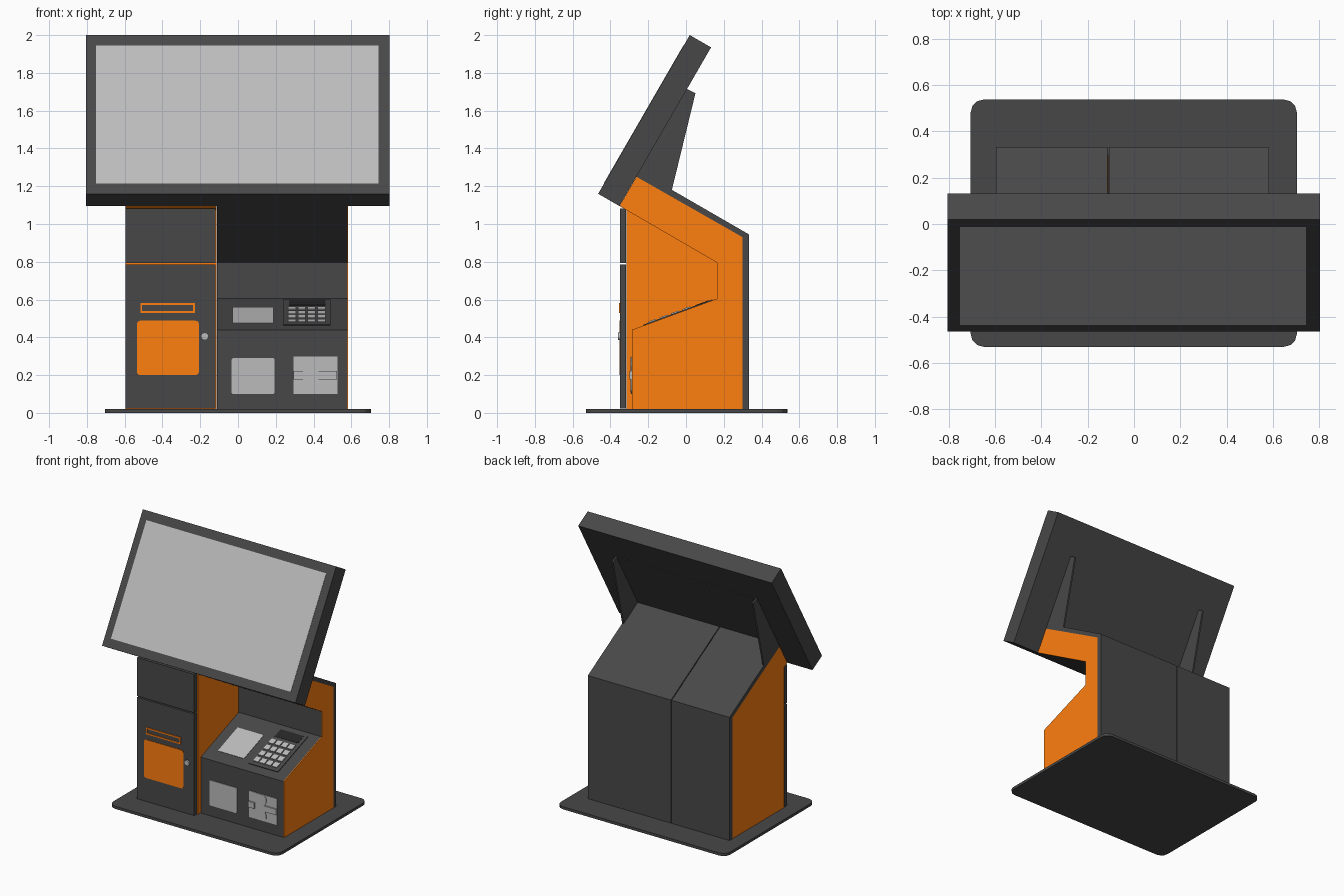
import bpy, bmesh
from math import sin, cos, pi, radians
from mathutils import Matrix, Vector

if "Cube" in bpy.data.objects:
    bpy.data.objects.remove(bpy.data.objects["Cube"])


def material(name, rgb):
    m = bpy.data.materials.new(name)
    m.diffuse_color = (*rgb, 1)
    m.use_nodes = True
    m.node_tree.nodes["Principled BSDF"].inputs["Base Color"].default_value = m.diffuse_color
    return m


DARK = material("charcoal", (0.064, 0.064, 0.064))
ORANGE = material("orange", (1.0, 0.21, 0.005))
GREY = material("light_grey", (0.5, 0.5, 0.5))
BLACK = material("black", (0.02, 0.02, 0.02))


def frame(y, z, degrees):
    """Plane through (y, z): x stays, local y runs up the plane, local z is its normal."""
    return Matrix.Translation((0, y, z)) @ Matrix.Rotation(radians(degrees), 4, 'X')


def extrude(name, loops, depth, mat):
    """Extrude one or more closed 3D loops along depth into a single object."""
    bm = bmesh.new()
    for pts in loops:
        face = bm.faces.new([bm.verts.new(p) for p in pts])
        res = bmesh.ops.extrude_face_region(bm, geom=[face])
        verts = [g for g in res["geom"] if isinstance(g, bmesh.types.BMVert)]
        bmesh.ops.translate(bm, verts=verts, vec=depth)
    bmesh.ops.recalc_face_normals(bm, faces=bm.faces)
    me = bpy.data.meshes.new(name)
    bm.to_mesh(me)
    bm.free()
    me.materials.append(mat)
    ob = bpy.data.objects.new(name, me)
    bpy.context.collection.objects.link(ob)
    return ob


def profile(name, yz, x0, x1, mat):
    return extrude(name, [[(x0, y, z) for y, z in yz]], Vector((x1 - x0, 0, 0)), mat)


def plate(name, outlines, n0, n1, fr, mat):
    ob = extrude(name, [[(x, u, n0) for x, u in o] for o in outlines],
                 Vector((0, 0, n1 - n0)), mat)
    ob.data.transform(fr)
    return ob


def rect(x0, x1, u0, u1, r=0, seg=3):
    if not r:
        return [(x0, u0), (x1, u0), (x1, u1), (x0, u1)]
    pts = []
    corners = [(x1 - r, u1 - r), (x0 + r, u1 - r), (x0 + r, u0 + r), (x1 - r, u0 + r)]
    for q, (cx, cu) in enumerate(corners):
        for i in range(seg + 1):
            a = pi / 2 * (q + i / seg)
            pts.append((cx + r * cos(a), cu + r * sin(a)))
    return pts


XL, XM, XR = -0.595, -0.113, 0.583

# Base plate
plate("base_plate", [rect(-0.705, 0.703, -0.53, 0.537, 0.055)], 0, 0.02, frame(0, 0, 0), DARK)

# Left cabinet body
profile("left_cabinet", [(-0.315, 0.02), (-0.315, 1.075), (-0.352, 1.095), (-0.262, 1.25),
                         (0.30, 0.93), (0.30, 0.02)], XL, XM, ORANGE)

# Right cabinet: dark core with an open counter, orange cheek on the outside
notched = [(-0.285, 0.02), (-0.285, 0.44), (0.165, 0.605), (0.165, 0.795), (-0.352, 1.095),
           (-0.262, 1.25), (0.30, 0.93), (0.30, 0.02)]
profile("right_cabinet", notched, XM + 0.003, XR - 0.006, DARK)
profile("right_side_panel", notched, XR - 0.006, XR, ORANGE)

# Roof and back shells, split by a narrow seam
shell = [(-0.262, 1.25), (-0.245, 1.279), (0.333, 0.945), (0.333, 0.02), (0.30, 0.02), (0.30, 0.93)]
profile("left_back_shell", shell, XL, XM - 0.001, DARK)
profile("right_back_shell", shell, XM + 0.005, XR, DARK)

# Left cabinet doors
door = frame(-0.315, 0, 90)
plate("lower_door", [rect(XL, XM - 0.007, 0.022, 0.785)], 0.003, 0.034, door, DARK)
plate("upper_door", [rect(XL, XM - 0.007, 0.794, 1.083)], 0.003, 0.034, door, DARK)
plate("bin_flap", [rect(-0.535, -0.207, 0.2, 0.488, 0.018)], 0.03, 0.038, door, ORANGE)
plate("slot_frame", [rect(-0.517, -0.228, 0.53, 0.54), rect(-0.517, -0.228, 0.571, 0.581),
                     rect(-0.517, -0.507, 0.54, 0.571), rect(-0.238, -0.228, 0.54, 0.571)],
      0.03, 0.04, door, ORANGE)
plate("door_lock", [rect(-0.196, -0.156, 0.385, 0.425, 0.02, 5)], 0.03, 0.045, door, GREY)

# Sloped counter: scanner window and keypad
slope = frame(-0.285, 0.44, 20.14)
plate("scanner_window", [rect(-0.03, 0.188, 0.095, 0.345)], -0.002, 0.003, slope, GREY)
plate("keypad_body", [rect(0.237, 0.49, 0.065, 0.455, 0.012)], -0.002, 0.005, slope, DARK)
plate("keypad_display", [rect(0.27, 0.463, 0.36, 0.435)], 0.004, 0.007, slope, BLACK)
keys = []
for row in range(4):
    for col in range(4):
        x, u = 0.265 + col * 0.052, 0.095 + row * 0.064
        keys.append(rect(x, x + 0.041, u, u + 0.043))
plate("keypad_keys", keys, 0.004, 0.011, slope, GREY)

# Front of the right cabinet: tray cover and ticket outlet
front = frame(-0.285, 0, 90)
plate("tray_cover", [rect(-0.034, 0.194, 0.1, 0.29, 0.01)], -0.002, 0.005, front, GREY)
plate("outlet_plate", [rect(0.293, 0.526, 0.1, 0.298)], -0.002, 0.004, front, GREY)
half = [(0.035, 0.098), (0.052, 0.08), (0.054, 0.05), (0.04, 0.02),
        (0.04, -0.02), (0.054, -0.05), (0.052, -0.08), (0.035, -0.092)]
waist = [(0.385 + x, 0.199 + u) for x, u in half] + [(0.385 - x, 0.199 + u) for x, u in half[::-1]]
plate("outlet_guide", [waist], 0.003, 0.008, front, GREY)
plate("outlet_clips", [rect(0.295, 0.345, 0.178, 0.222), rect(0.425, 0.525, 0.178, 0.222)],
      0.003, 0.015, front, GREY)

# Tilted screen
tilt = frame(-0.465, 1.16, 60)
plate("screen_case", [rect(-0.805, 0.803, 0, 0.97)], -0.13, 0, tilt, DARK)
plate("screen_display", [rect(-0.752, 0.743, 0.063, 0.906)], -0.001, 0.002, tilt, GREY)

# Screen support: backing plate and two gussets
plate("screen_back_plate", [rect(XL, XR, 0.17, 0.715)], -0.134, -0.128, tilt, DARK)
gusset = [(0.004, 1.715), (0.05, 1.692), (-0.075, 1.18), (-0.262, 1.27)]
for side, x in (("left", XL), ("right", XR - 0.012)):
    profile(side + "_gusset", gusset, x, x + 0.012, DARK)
